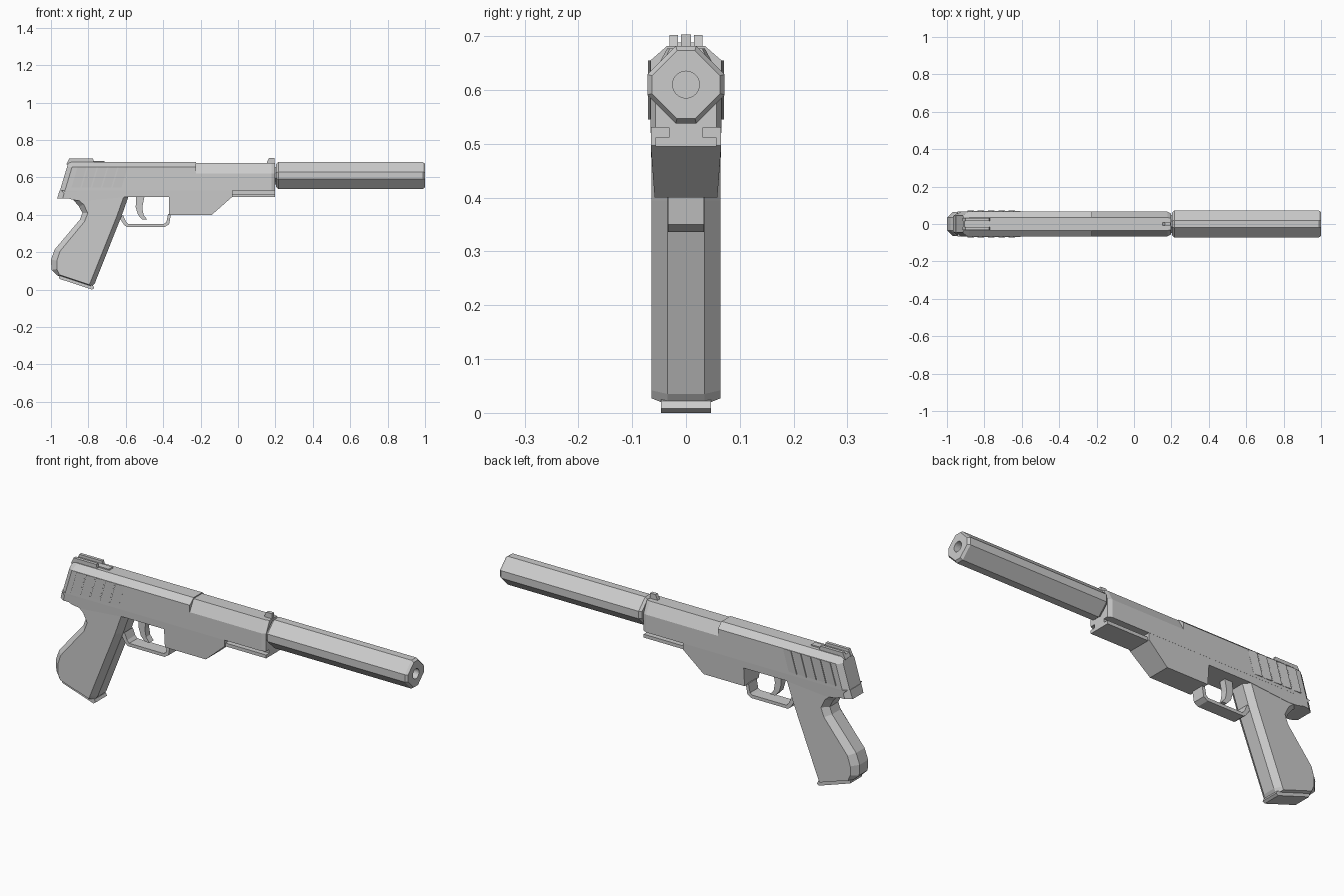
import bpy, bmesh, math
from mathutils import Vector


def loft(name, rings):
    """Skin closed rings of equal length and cap both ends."""
    bm = bmesh.new()
    vs = [[bm.verts.new(p) for p in r] for r in rings]
    n = len(rings[0])
    for a, b in zip(vs, vs[1:]):
        for i in range(n):
            j = (i + 1) % n
            bm.faces.new((a[i], a[j], b[j], b[i]))
    bm.faces.new(vs[0])
    bm.faces.new(vs[-1])
    bmesh.ops.recalc_face_normals(bm, faces=bm.faces)
    me = bpy.data.meshes.new(name)
    bm.to_mesh(me)
    bm.free()
    ob = bpy.data.objects.new(name, me)
    bpy.context.collection.objects.link(ob)
    return ob


def plate(name, pts, y0, y1):
    """Side profile (x, z) extruded across y."""
    return loft(name, [[(x, y, z) for x, z in pts] for y in (y0, y1)])


def box(name, x0, x1, y0, y1, z0, z1):
    return plate(name, [(x0, z0), (x1, z0), (x1, z1), (x0, z1)], y0, y1)


def section(half, x, shear=0.0, s=1.0):
    """Mirrored (y, z) half section placed at x, leaning with height."""
    pts = half + [(-y, z) for y, z in reversed(half)]
    return [(x + (z - 0.53) * shear, y * s, z) for y, z in pts]


# Slide, rear and front halves
rear = [(0.066, 0.53), (0.066, 0.655), (0.035, 0.682)]
front = [(0.066, 0.53), (0.066, 0.62), (0.035, 0.677)]
LEAN = 0.3
loft("slide_rear", [section(rear, -0.952, LEAN, 0.68), section(rear, -0.925, LEAN),
                    section(rear, -0.225)])
loft("slide_front", [section(front, -0.23), section(front, 0.178),
                     section(front, 0.198, 0, 0.86)])

# Slanted sawtooth grip ridges on both sides of the slide
for side in (-1, 1):
    for i in range(5):
        x = -0.895 + i * 0.055
        rings = []
        for z in (0.545, 0.655):
            dx = (z - 0.53) * LEAN
            rings.append([(x + dx, side * 0.06, z), (x + dx, side * 0.071, z),
                          (x + dx + 0.047, side * 0.0665, z), (x + dx + 0.047, side * 0.06, z)])
        loft("slide_ridge", rings)

# Frame with the angled dust cover
frame = plate("frame", [(-0.945, 0.531), (-0.03, 0.531), (-0.03, 0.497), (-0.14, 0.4),
                        (-0.37, 0.4), (-0.37, 0.495), (-0.6, 0.495), (-0.82, 0.475),
                        (-0.87, 0.478), (-0.9, 0.485)], -0.0655, 0.0655)
for v in frame.data.vertices:
    if v.co.z < 0.45:
        v.co.y *= 0.89
tail = [(0.064, 0.488), (0.066, 0.531)]
loft("frame_tail", [section(tail, -0.954, LEAN, 0.68), section(tail, -0.925, LEAN),
                    section(tail, -0.86)])

# Accessory rail under the nose
box("rail_neck", -0.05, 0.198, -0.032, 0.032, 0.505, 0.535)
box("rail_flange", -0.06, 0.198, -0.057, 0.057, 0.495, 0.512)

# Grip: full profile in the middle, inset profile at the cheeks
core = [(-0.585, 0.5), (-0.622, 0.395), (-0.765, 0.035), (-0.782, 0.015), (-0.965, 0.075),
        (-0.997, 0.105), (-1.0, 0.16), (-0.98, 0.215), (-0.845, 0.375), (-0.832, 0.41),
        (-0.85, 0.445), (-0.885, 0.485), (-0.88, 0.5)]
cheek = [(-0.61, 0.5), (-0.647, 0.395), (-0.788, 0.042), (-0.795, 0.027), (-0.955, 0.08),
         (-0.968, 0.11), (-0.968, 0.155), (-0.952, 0.205), (-0.82, 0.365), (-0.803, 0.41),
         (-0.825, 0.455), (-0.86, 0.485), (-0.85, 0.5)]
loft("grip", [[(x, y, z) for x, z in p] for p, y in
              ((cheek, -0.064), (core, -0.034), (core, 0.034), (cheek, 0.064))])
base = [(-0.775, 0.022), (-0.768, 0.008), (-0.78, 0.0), (-0.955, 0.058), (-0.96, 0.085)]
plate("magazine_base", base, -0.046, 0.046)

# Trigger guard loop and trigger
plate("trigger_guard", [(-0.635, 0.385), (-0.608, 0.345), (-0.595, 0.336), (-0.39, 0.336),
                        (-0.368, 0.35), (-0.358, 0.405), (-0.374, 0.405), (-0.383, 0.36),
                        (-0.395, 0.352), (-0.588, 0.352), (-0.6, 0.365), (-0.615, 0.4)],
      -0.033, 0.033)
plate("trigger", [(-0.545, 0.5), (-0.547, 0.44), (-0.535, 0.4), (-0.512, 0.375), (-0.486, 0.375),
                  (-0.505, 0.4), (-0.512, 0.44), (-0.5, 0.5)], -0.017, 0.017)

# Sights
plate("rear_sight_base", [(-0.915, 0.67), (-0.905, 0.688), (-0.715, 0.688), (-0.71, 0.67)],
      -0.016, 0.016)
for side in (-1, 1):
    plate("rear_sight_post", [(-0.918, 0.67), (-0.902, 0.702), (-0.775, 0.702), (-0.768, 0.67)],
          side * 0.015, side * 0.031)
plate("front_sight", [(0.15, 0.67), (0.165, 0.703), (0.196, 0.703), (0.196, 0.67)], -0.009, 0.009)

# Barrel stub joining the slide and the muffler tube


def octagon(x, s):
    a, b = 0.072 * s, 0.019 * s
    return [(x, y, 0.61 + z) for y, z in ((a, b), (b, a), (-b, a), (-a, b),
                                          (-a, -b), (-b, -a), (b, -a), (a, -b))]


loft("barrel_stub", [octagon(0.15, 0.65), octagon(0.23, 0.65)])

# Eight-sided muffler tube with a round bore
tube = loft("muffler_tube", [octagon(0.204, 0.86), octagon(0.216, 1), octagon(0.988, 1),
                             octagon(1.0, 0.88)])
ring = [(math.cos(t * math.pi / 12) * 0.025, math.sin(t * math.pi / 12) * 0.025) for t in range(24)]
cutter = loft("bore_cutter", [[(x, y, 0.61 + z) for y, z in ring] for x in (0.7, 1.1)])
cutter.hide_render = True
cutter.hide_set(True)
mod = tube.modifiers.new("bore", "BOOLEAN")
mod.object = cutter
mod.solver = "EXACT"
